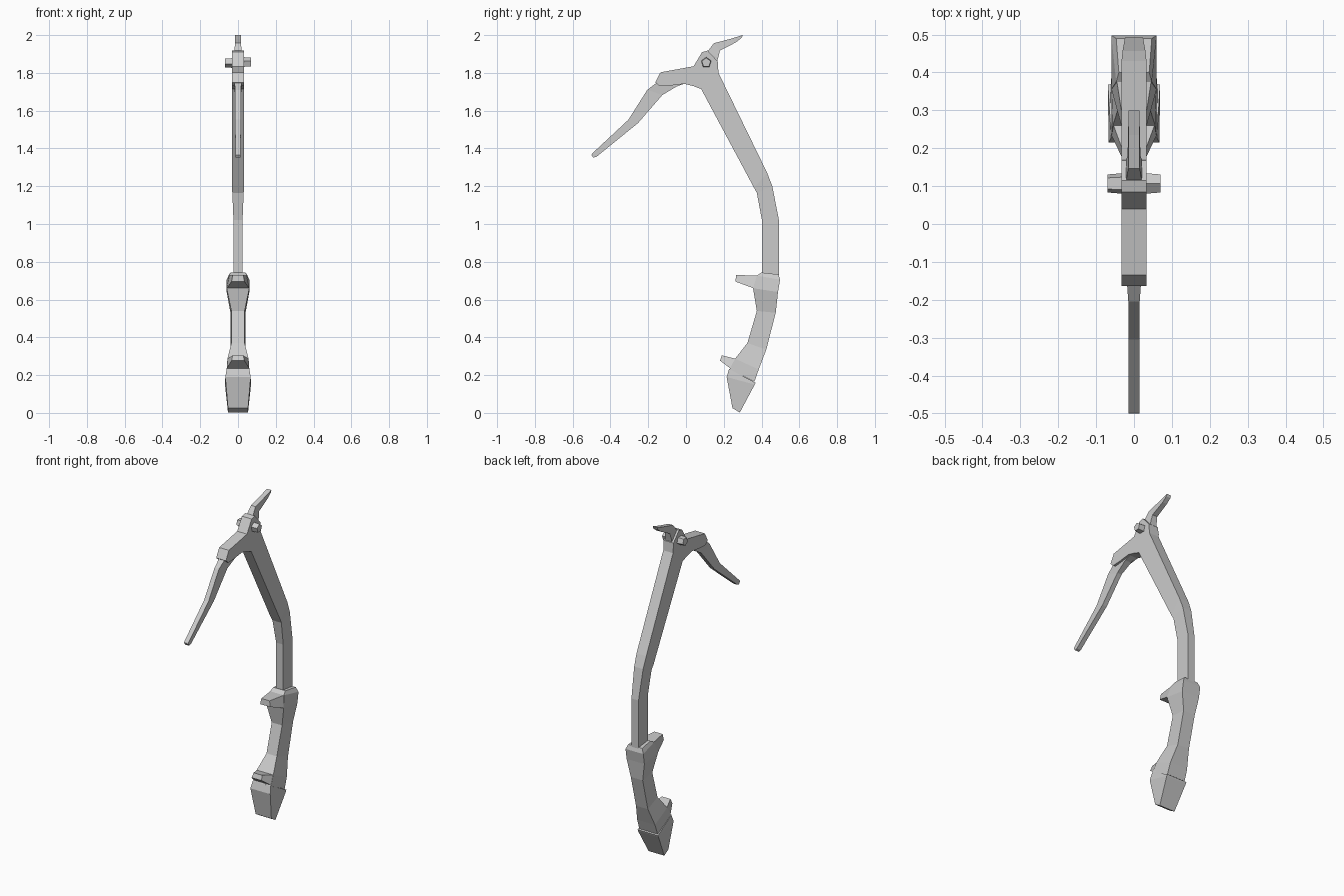
import bpy, bmesh
from mathutils import Matrix
from math import pi


def loft(name, sections):
    """Skin quad sections: (y, z) of edge A, (y, z) of edge B, half widths at A and B."""
    bm = bmesh.new()
    rings = []
    for ya, za, yb, zb, wa, wb in sections:
        rings.append([bm.verts.new(p) for p in
                      ((-wa, ya, za), (wa, ya, za), (wb, yb, zb), (-wb, yb, zb))])
    for r, s in zip(rings, rings[1:]):
        for i in range(4):
            j = (i + 1) % 4
            bm.faces.new((r[i], r[j], s[j], s[i]))
    bm.faces.new(rings[0])
    bm.faces.new(rings[-1])
    finish(name, bm)


def finish(name, bm):
    bmesh.ops.recalc_face_normals(bm, faces=bm.faces)
    mesh = bpy.data.meshes.new(name)
    bm.to_mesh(mesh)
    bm.free()
    bpy.context.collection.objects.link(bpy.data.objects.new(name, mesh))


# Head and bent shaft: lower/front edge, then upper/back edge
W, N = 0.033, 0.024
loft("head_and_shaft", [
    (-0.140, 1.730, -0.163, 1.750, W, W),
    (-0.090, 1.732, -0.135, 1.803, W, W),
    (-0.010, 1.742, 0.040, 1.835, W, W),
    (0.040, 1.730, 0.085, 1.910, W, W),
    (0.060, 1.722, 0.115, 1.918, W, W),
    (0.072, 1.718, 0.168, 1.860, W, W),
    (0.080, 1.715, 0.172, 1.800, W, W),
    (0.360, 1.192, 0.430, 1.270, W, W),
    (0.375, 1.165, 0.457, 1.200, 0.030, 0.030),
    (0.402, 1.020, 0.492, 1.020, N, N),
    (0.402, 0.700, 0.492, 0.700, N, N)])

# Pick, drooping forward
loft("pick", [
    (0.000, 1.745, 0.000, 1.800, 0.022, 0.022),
    (-0.050, 1.728, -0.150, 1.752, 0.021, 0.019),
    (-0.125, 1.683, -0.205, 1.710, 0.015, 0.015),
    (-0.253, 1.535, -0.305, 1.552, 0.015, 0.015),
    (-0.475, 1.355, -0.498, 1.372, 0.014, 0.014),
    (-0.492, 1.352, -0.500, 1.365, 0.014, 0.014)])

# Adze, pointing back
loft("adze", [
    (0.160, 1.840, 0.090, 1.880, 0.021, 0.021),
    (0.170, 1.880, 0.112, 1.910, 0.021, 0.021),
    (0.180, 1.918, 0.147, 1.957, 0.017, 0.015),
    (0.265, 1.962, 0.235, 1.980, 0.015, 0.015),
    (0.295, 1.986, 0.300, 2.000, 0.015, 0.015)])

# Grip with flared ends
loft("grip", [
    (0.400, 0.743, 0.490, 0.733, 0.040, 0.047),
    (0.375, 0.727, 0.498, 0.705, 0.047, 0.060),
    (0.355, 0.660, 0.487, 0.640, 0.060, 0.060),
    (0.375, 0.540, 0.475, 0.530, 0.035, 0.040),
    (0.325, 0.370, 0.425, 0.335, 0.035, 0.040),
    (0.260, 0.287, 0.385, 0.230, 0.056, 0.060),
    (0.230, 0.230, 0.362, 0.165, 0.060, 0.062)])

# Finger rests: lower edge, then upper edge
loft("upper_finger_rest", [
    (0.375, 0.655, 0.400, 0.743, 0.058, 0.040),
    (0.357, 0.660, 0.375, 0.727, 0.060, 0.045),
    (0.262, 0.695, 0.265, 0.730, 0.034, 0.028)])
loft("lower_finger_rest", [
    (0.260, 0.225, 0.285, 0.295, 0.060, 0.050),
    (0.235, 0.235, 0.260, 0.287, 0.060, 0.054),
    (0.180, 0.277, 0.190, 0.305, 0.034, 0.028)])

# Tapered pommel
loft("pommel", [
    (0.228, 0.232, 0.368, 0.160, 0.060, 0.069),
    (0.215, 0.190, 0.364, 0.150, 0.067, 0.069),
    (0.246, 0.025, 0.285, 0.002, 0.053, 0.053)])

# Pivot bolt: two tapered five-sided halves
bm = bmesh.new()
for side in (-1, 1):
    turn = Matrix.Translation((side * 0.035, 0.107, 1.855)) @ Matrix.Rotation(side * pi / 2, 4, 'Y')
    spin = Matrix.Rotation(pi / 2, 4, 'Z')
    bmesh.ops.create_cone(bm, cap_ends=True, segments=5, radius1=0.031, radius2=0.025,
                          depth=0.07, matrix=turn @ spin)
finish("pivot_bolt", bm)
